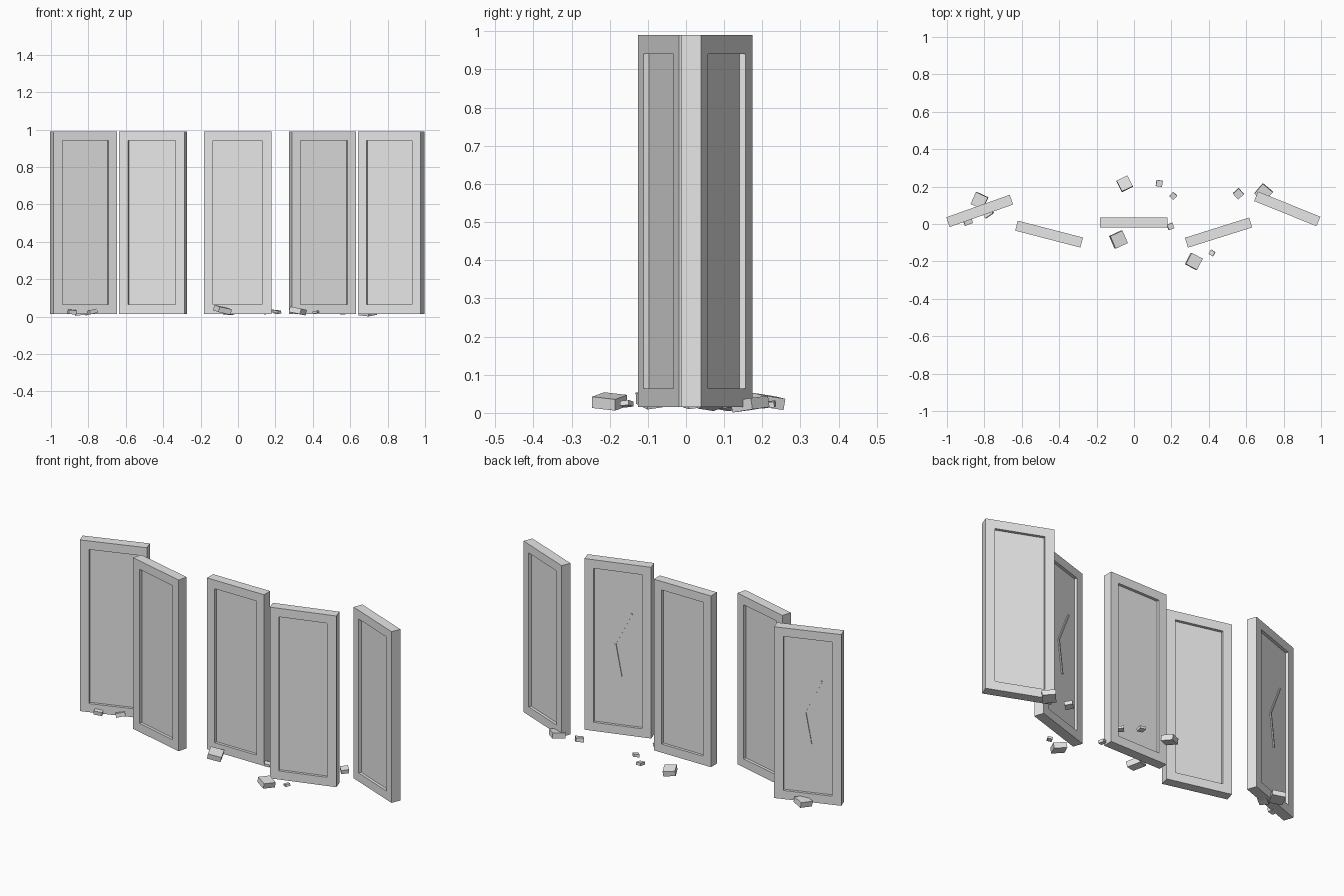
import bpy, bmesh, math
from mathutils import Matrix, Vector, Euler

if "Cube" in bpy.data.objects:
    bpy.data.objects.remove(bpy.data.objects["Cube"])

W, T, Z0, Z1 = 0.36, 0.055, 0.015, 0.99   # panel width, thickness, bottom, top
FRAME, RECESS = 0.049, 0.016              # frame width, recess depth

stone = bpy.data.materials.new("pale_grey")
stone.diffuse_color = (0.8, 0.8, 0.8, 1)
stone.use_nodes = True
stone.node_tree.nodes["Principled BSDF"].inputs["Base Color"].default_value = stone.diffuse_color


def finish(name, bm):
    mesh = bpy.data.meshes.new(name)
    bm.to_mesh(mesh)
    bm.free()
    mesh.materials.append(stone)
    obj = bpy.data.objects.new(name, mesh)
    bpy.context.collection.objects.link(obj)
    return obj


def box(name, size, matrix):
    bm = bmesh.new()
    bmesh.ops.create_cube(bm, size=1, matrix=matrix @ Matrix.Diagonal((*size, 1)))
    return finish(name, bm)


def panel(name, placement):
    """Slab with a recessed field on its front and back."""
    bm = bmesh.new()
    bmesh.ops.create_cube(bm, size=1, matrix=Matrix.Diagonal((W, T, Z1 - Z0, 1)))
    bm.normal_update()
    fields = [f for f in bm.faces if abs(f.normal.y) > 0.9]
    bmesh.ops.inset_individual(bm, faces=fields, thickness=FRAME, use_even_offset=True)
    for f in fields:
        n = f.normal.copy()
        new = bmesh.ops.extrude_face_region(bm, geom=[f])["geom"]
        verts = [v for v in new if isinstance(v, bmesh.types.BMVert)]
        bmesh.ops.translate(bm, verts=verts, vec=-n * RECESS)
        if f.is_valid:
            bmesh.ops.delete(bm, geom=[f], context='FACES_ONLY')
    bmesh.ops.recalc_face_normals(bm, faces=bm.faces)
    bm.transform(placement)
    return finish(name, bm)


# Zigzag row of standing panels: x, y, angle, has crack on the back
PANELS = [(-0.825, 0.070, 19.5, True), (-0.454, -0.054, -14.5, False),
          (-0.002, 0.008, 0, False), (0.452, -0.046, 17.5, True),
          (0.819, 0.081, -22, False)]
CRACK = [(-0.072, 0.705), (0.018, 0.522), (-0.014, 0.34)]

for i, (x, y, angle, cracked) in enumerate(PANELS, 1):
    place = (Matrix.Translation((x, y, (Z0 + Z1) / 2))
             @ Matrix.Rotation(math.radians(angle), 4, 'Z'))
    panel(f"panel_{i}", place)
    if cracked:
        # Two thin ridges forming a bent crack
        for j, (a, b) in enumerate(zip(CRACK, CRACK[1:]), 1):
            d = Vector((b[0] - a[0], 0, b[1] - a[1]))
            mid = Vector(((a[0] + b[0]) / 2, T / 2 - RECESS,
                          (a[1] + b[1]) / 2 - (Z0 + Z1) / 2))
            tilt = Matrix.Rotation(math.atan2(d.x, d.z), 4, 'Y')
            box(f"crack_{i}_{j}", (0.009, 0.012, d.length),
                place @ Matrix.Translation(mid) @ tilt)

# Fallen rubble: x, y, z, size, height, turn, tilt x, tilt y
RUBBLE = [(-0.826, 0.125, 0.026, 0.070, 0.030, -25, 6, -5),
          (-0.785, 0.065, 0.024, 0.050, 0.022, 35, -8, -12),
          (-0.890, 0.020, 0.026, 0.045, 0.022, 20, 8, 6),
          (-0.050, 0.215, 0.030, 0.065, 0.030, 26, -8, 6),
          (0.135, 0.217, 0.022, 0.033, 0.015, -8, 5, 6),
          (0.210, 0.150, 0.024, 0.030, 0.015, -42, 8, 5),
          (0.195, -0.013, 0.028, 0.031, 0.015, 22, 6, 10),
          (-0.083, -0.083, 0.036, 0.073, 0.030, 25, 8, 12),
          (0.320, -0.200, 0.030, 0.068, 0.030, -28, -6, 10),
          (0.417, -0.155, 0.024, 0.026, 0.013, -30, 6, -10),
          (0.558, 0.162, 0.026, 0.042, 0.022, 42, 8, -5),
          (0.693, 0.168, 0.023, 0.070, 0.030, -40, 7, 5)]
for i, (x, y, z, s, h, turn, tx, ty) in enumerate(RUBBLE, 1):
    rot = Euler([math.radians(a) for a in (tx, ty, turn)]).to_matrix().to_4x4()
    box(f"rubble_{i}", (s, s, h), Matrix.Translation((x, y, z)) @ rot)
